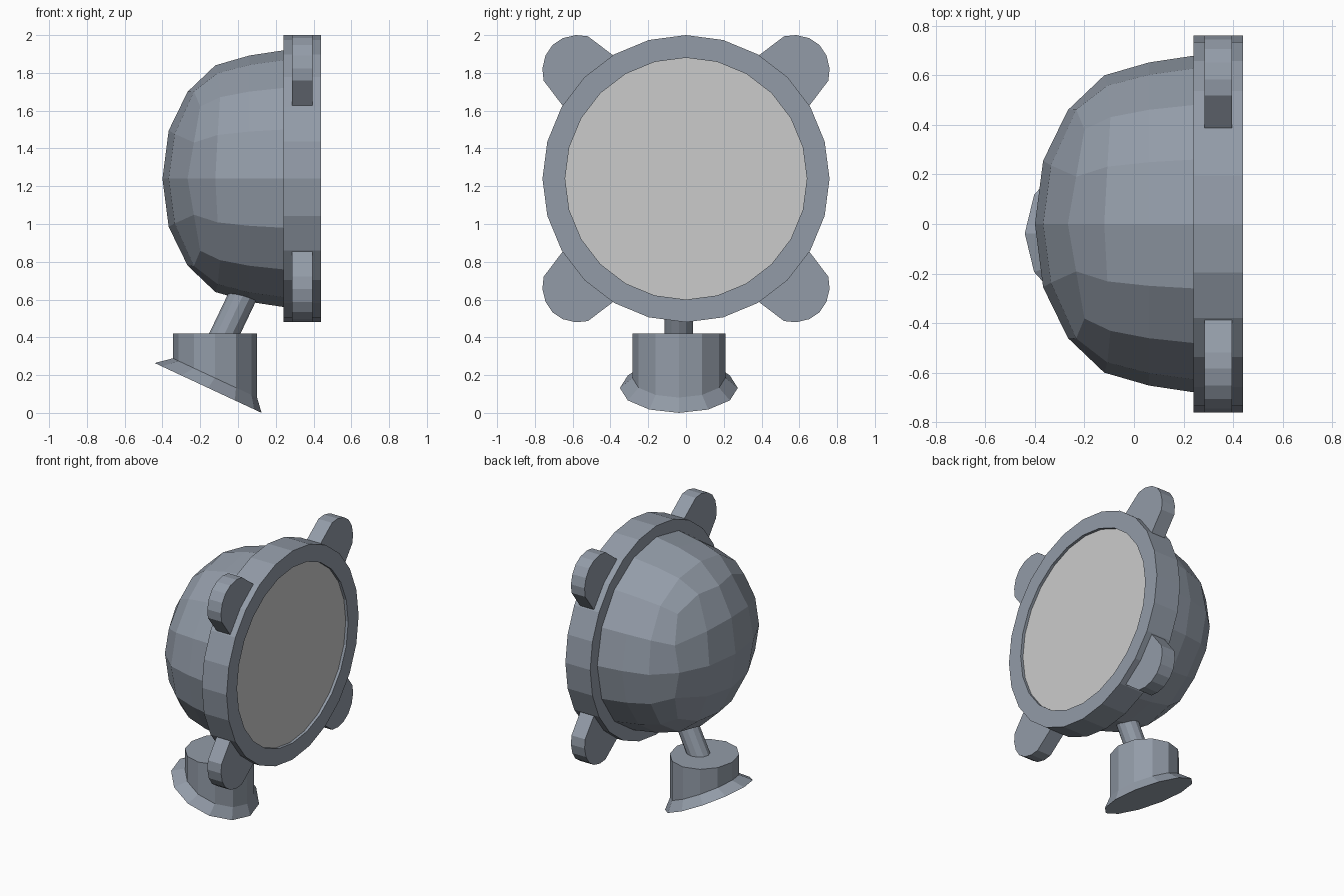
import bpy, bmesh, math
from mathutils import Vector

if "Cube" in bpy.data.objects:
    bpy.data.objects.remove(bpy.data.objects["Cube"])

CZ = 1.24  # height of the lamp axis


def material(name, rgb):
    m = bpy.data.materials.new(name)
    m.diffuse_color = (*rgb, 1)
    m.use_nodes = True
    m.node_tree.nodes["Principled BSDF"].inputs["Base Color"].default_value = m.diffuse_color
    return m


METAL = material("slate_metal", (0.29, 0.33, 0.39))
GLASS = material("pale_glass", (0.8, 0.8, 0.8))


def finish(name, bm, mat=METAL):
    bmesh.ops.remove_doubles(bm, verts=bm.verts, dist=1e-4)
    bmesh.ops.recalc_face_normals(bm, faces=bm.faces)
    me = bpy.data.meshes.new(name)
    bm.to_mesh(me)
    bm.free()
    me.materials.append(mat)
    ob = bpy.data.objects.new(name, me)
    bpy.context.collection.objects.link(ob)
    return ob


def loft(name, loops, mat=METAL, caps=True, closed=False):
    """Skin a list of equal-length point loops."""
    bm = bmesh.new()
    rows = [[bm.verts.new(p) for p in lp] for lp in loops]
    n = len(rows[0])
    pairs = list(zip(rows, rows[1:])) + ([(rows[-1], rows[0])] if closed else [])
    for a, b in pairs:
        for i in range(n):
            j = (i + 1) % n
            bm.faces.new((a[i], a[j], b[j], b[i]))
    if caps and not closed:
        bm.faces.new(rows[0])
        bm.faces.new(rows[-1])
    return finish(name, bm, mat)


def x_circle(x, r, n=24):
    return [(x, r * math.cos(2 * math.pi * i / n), CZ + r * math.sin(2 * math.pi * i / n))
            for i in range(n)]


# Housing: half of a rounded cube; each ring has (x, r) at edge middles and at corners
RINGS = [((-0.40, 0), (-0.40, 0)), ((-0.367, 0.255), (-0.335, 0.335)),
         ((-0.267, 0.46), (-0.20, 0.54)), ((-0.12, 0.60), (-0.095, 0.61)),
         ((0.06, 0.652), (0.06, 0.652)), ((0.245, 0.68), (0.245, 0.68))]


def dome_point(k, t):
    c = (1 - math.cos(4 * t)) / 2
    x, r = (a + (b - a) * c for a, b in zip(*RINGS[k]))
    return (x, r * math.cos(t), CZ + r * math.sin(t))


def grid_point(u, v):
    k = max(abs(u), abs(v))
    if k == 0:
        return dome_point(0, 0)
    if abs(u) >= abs(v):
        t = math.pi / 4 * v / u + (math.pi if u < 0 else 0)
    else:
        t = math.pi / 2 - math.pi / 4 * u / v + (math.pi if v < 0 else 0)
    return dome_point(k, t)


bm = bmesh.new()
for u in range(-2, 2):
    for v in range(-2, 2):
        quad = ((u, v), (u + 1, v), (u + 1, v + 1), (u, v + 1))
        bm.faces.new([bm.verts.new(grid_point(*q)) for q in quad])
for k in range(2, 5):
    for i in range(16):
        a, b = i * math.pi / 8, (i + 1) * math.pi / 8
        bm.faces.new([bm.verts.new(dome_point(*q))
                      for q in ((k, a), (k, b), (k + 1, b), (k + 1, a))])
finish("lamp_housing", bm)

# Front rim and recessed lens
loft("front_rim", [x_circle(0.24, 0.64), x_circle(0.24, 0.76),
                   x_circle(0.44, 0.76), x_circle(0.44, 0.64)], closed=True)
bm = bmesh.new()
bm.faces.new([bm.verts.new(p) for p in x_circle(0.42, 0.642)])
lens = finish("lens", bm, GLASS)
if lens.data.polygons[0].normal.x < 0:
    lens.data.flip_normals()

# Four rounded lugs on the rim diagonals: (distance from axis, half width)
half = [(0.70, 0.19), (0.74, 0.188), (0.90, 0.166), (0.95, 0.125), (0.987, 0.065)]
outline = half + [(1.0, 0)] + [(d, -t) for d, t in reversed(half)]
for n, side in enumerate(("upper_right", "upper_left", "lower_left", "lower_right")):
    a = math.pi / 4 + n * math.pi / 2
    ca, sa = math.cos(a), math.sin(a)
    loft("lug_" + side, [[(x, d * ca - t * sa, CZ + d * sa + t * ca) for d, t in outline]
                         for x in (0.285, 0.395)])

# Slanted foot with flared flange
BY = -0.038


def foot_loop(cx, rx, ry, z, slope):
    pts = []
    for i in range(12):
        a = i * math.pi / 6
        dx = rx * math.cos(a)
        pts.append((cx + dx, BY + ry * math.sin(a), z + slope * dx))
    return pts


loft("foot", [foot_loop(-0.158, 0.283, 0.312, 0.132, -0.466),
              foot_loop(-0.122, 0.223, 0.246, 0.185, -0.466),
              foot_loop(-0.122, 0.223, 0.246, 0.42, 0)])

# Tilted neck between foot and housing
axis = Vector((0.43, 0, 0.9)).normalized()
side = Vector((axis.z, 0, -axis.x))
loops = []
for z in (0.38, 0.72):
    c = Vector((-0.07 + (z - 0.42) * 0.478, BY, z))
    loops.append([c + 0.075 * (math.cos(a) * side + math.sin(a) * Vector((0, 1, 0)))
                  for a in (i * math.pi / 6 for i in range(12))])
loft("neck", loops)
